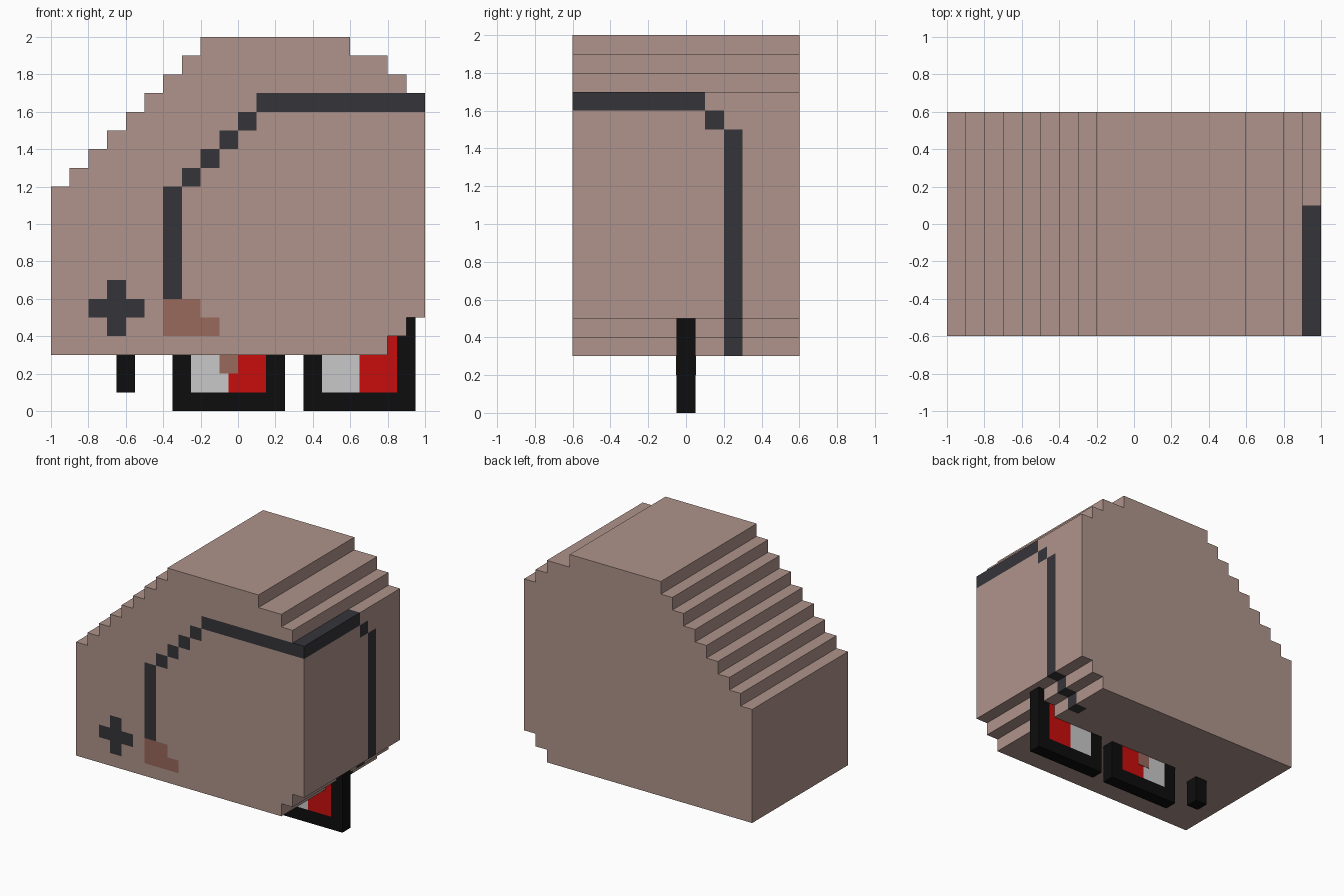
import bpy, bmesh
from mathutils import Vector

if "Cube" in bpy.data.objects:
    bpy.data.objects.remove(bpy.data.objects["Cube"])


def material(name, rgb):
    """Flat colour from sRGB 0-255 values."""
    lin = [(c / 255 / 12.92) if c <= 10 else ((c / 255 + 0.055) / 1.055) ** 2.4 for c in rgb]
    m = bpy.data.materials.new(name)
    m.diffuse_color = (*lin, 1)
    m.use_nodes = True
    m.node_tree.nodes["Principled BSDF"].inputs["Base Color"].default_value = m.diffuse_color
    return m


SKIN = material("dusty_pink", (175, 148, 139))
DARK = material("charcoal", (53, 52, 57))
BROWN = material("rust_brown", (152, 104, 92))
BLACK = material("black", (13, 13, 13))
WHITE = material("light_grey", (201, 201, 201))
RED = material("red", (201, 13, 13))


def add_object(name, bm, mats):
    me = bpy.data.meshes.new(name)
    bmesh.ops.recalc_face_normals(bm, faces=bm.faces[:])
    bm.to_mesh(me)
    bm.free()
    for m in mats:
        me.materials.append(m)
    ob = bpy.data.objects.new(name, me)
    bpy.context.collection.objects.link(ob)
    return ob


def boxes(name, mat, spans, half_y=0.05):
    """One object from boxes given as (x0, x1, z0, z1), centred on y = 0."""
    bm = bmesh.new()
    for x0, x1, z0, z1 in spans:
        vs = bmesh.ops.create_cube(bm, size=1)["verts"]
        bmesh.ops.scale(bm, vec=(x1 - x0, 2 * half_y, z1 - z0), verts=vs)
        bmesh.ops.translate(bm, vec=((x0 + x1) / 2, 0, (z0 + z1) / 2), verts=vs)
    return add_object(name, bm, [mat])


# Stepped body profile (x, z): underside, right side, top, then the left staircase
profile = [(-1, .3), (.8, .3), (.8, .4), (.9, .4), (.9, .5), (1, .5), (1, 1.7), (.9, 1.7),
           (.9, 1.8), (.8, 1.8), (.8, 1.9), (.6, 1.9), (.6, 2), (-.2, 2)]
for i in range(8):
    x, z = -.2 - .1 * i, 1.9 - .1 * i
    profile += [(x, z), (x - .1, z)]
profile.append((-1, 1.2))

# Painted cells: (x0, x1, y0, y1, z0, z1, slot); slot 1 charcoal, 2 brown
F0, F1 = -.6, -.5
paint = [
    (.1, 1, F0, F1, 1.6, 1.7, 1), (-.4, -.3, F0, F1, .6, 1.2, 1),       # front stripe
    (-.7, -.6, F0, F1, .4, .7, 1), (-.8, -.5, F0, F1, .5, .6, 1),       # plus mark
    (-.4, -.2, F0, F1, .4, .6, 2), (-.2, -.1, F0, F1, .4, .5, 2),       # brown patch
    (.9, 1, -.6, .1, 1.6, 1.7, 1), (.9, 1, .1, .2, 1.5, 1.6, 1),        # side stripe
    (.9, 1, .2, .3, .5, 1.5, 1), (.8, .9, .2, .3, .4, .5, 1), (.7, .8, .2, .3, .3, .4, 1),
]
paint += [(-.3 + .1 * i, -.2 + .1 * i, F0, F1, 1.2 + .1 * i, 1.3 + .1 * i, 1) for i in range(4)]

# Body: extruded profile, cut on a 0.1 grid and coloured cell by cell
bm = bmesh.new()
face = bm.faces.new([bm.verts.new((x, -.6, z)) for x, z in profile])
ext = bmesh.ops.extrude_face_region(bm, geom=[face])["geom"]
bmesh.ops.translate(bm, vec=(0, 1.2, 0), verts=[g for g in ext if isinstance(g, bmesh.types.BMVert)])
bmesh.ops.recalc_face_normals(bm, faces=bm.faces[:])
for axis, lo, hi in ((0, -9, 10), (1, -5, 6), (2, 4, 20)):
    for k in range(lo, hi):
        co, no = Vector((0, 0, 0)), Vector((0, 0, 0))
        co[axis], no[axis] = k / 10, 1
        bmesh.ops.bisect_plane(bm, geom=bm.verts[:] + bm.edges[:] + bm.faces[:],
                               dist=1e-4, plane_co=co, plane_no=no)
bm.normal_update()
for f in bm.faces:
    p = f.calc_center_median() - f.normal * .05
    for x0, x1, y0, y1, z0, z1, slot in paint:
        if x0 < p.x < x1 and y0 < p.y < y1 and z0 < p.z < z1:
            f.material_index = slot
add_object("body", bm, [SKIN, DARK, BROWN])

# Glasses: two square frames with split lenses, partly sunk into the body
for side, x in (("left", -.35), ("right", .35)):
    boxes(side + "_frame", BLACK, [(x, x + .1, 0, .6), (x + .5, x + .6, 0, .6),
                                   (x + .1, x + .5, 0, .1), (x + .1, x + .5, .5, .6)])
    boxes(side + "_lens_light", WHITE, [(x + .1, x + .3, .1, .5)])
    boxes(side + "_lens_red", RED, [(x + .3, x + .5, .1, .5)])

# Bridge, temple bar and its hanging tip
boxes("glasses_bridge", BLACK, [(.25, .35, .32, .4)])
boxes("glasses_temple", BLACK, [(-.65, -.55, .1, .4), (-.55, -.35, .32, .4)])

# Small brown chip across the left lens
boxes("lens_chip", BROWN, [(-.1, 0, .2, .32)], half_y=.053)
